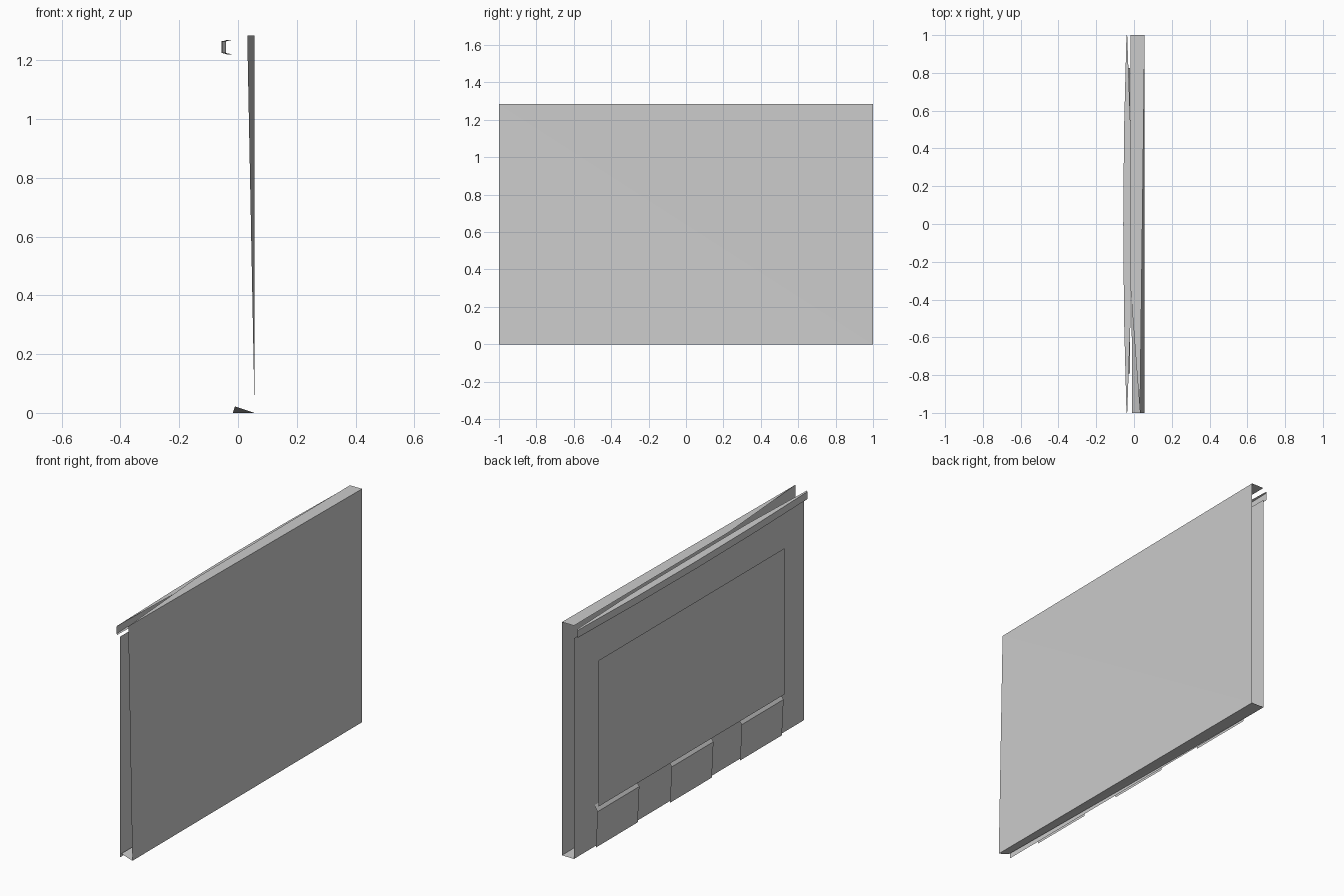
import bpy

if "Cube" in bpy.data.objects:
    bpy.data.objects.remove(bpy.data.objects["Cube"])


def polygons(name, verts, faces):
    mesh = bpy.data.meshes.new(name)
    mesh.from_pydata(verts, [], faces)
    mesh.update()
    obj = bpy.data.objects.new(name, mesh)
    bpy.context.collection.objects.link(obj)
    return obj


def sheet(name, rows):
    """Skin a list of equally long point rows into one flat-shaded sheet."""
    n = len(rows[0])
    return polygons(name, [p for row in rows for p in row],
                    [(r * n + i, r * n + i + 1, (r + 1) * n + i + 1, (r + 1) * n + i)
                     for r in range(len(rows) - 1) for i in range(n - 1)])


BACK, FACE, TOP = 0.0565, -0.0175, 1.285
PLATE_TOP = 1.215

# Slightly warped back panel, split along its diagonal
polygons("back_panel",
         [(BACK, -1, 0), (BACK, 1, 0), (BACK, 1, TOP), (0.0315, -1, TOP)],
         [(0, 1, 3), (1, 2, 3)])

# Roof, cut away towards the near end
polygons("roof",
         [(BACK, 1, TOP), (FACE, 1, TOP), (FACE, -0.35, TOP), (0.0315, -1, TOP)],
         [(0, 1, 2, 3)])

# Floor with one lifted corner
polygons("floor",
         [(BACK, -1, 0), (BACK, 1, 0), (FACE, 1, 0), (-0.0105, -1, 0.022)],
         [(0, 3, 2), (0, 2, 1)])

# Front plate
polygons("front_plate",
         [(FACE, -1, 0), (FACE, 1, 0), (FACE, 1, PLATE_TOP), (FACE, -1, PLATE_TOP)],
         [(3, 2, 1, 0)])

# Display panel standing just in front of the plate
W, LOW, HIGH, SCREEN = 0.81, 0.22, 1.025, -0.034
polygons("display_panel",
         [(SCREEN, -W, LOW), (SCREEN, W, LOW), (SCREEN, W, HIGH), (SCREEN, -W, HIGH)],
         [(3, 2, 1, 0)])

# Three leaflet flaps with sloped tops along the lower edge
profile = [(-0.030, 0.0), (-0.040, 0.2), (-0.020, 0.23)]
for i, y in enumerate((-0.61, 0.0, 0.645)):
    sheet(f"flap_{i + 1}",
          [[(x, y + s * 0.182, z) for s in (1, -1)] for x, z in profile])

# Bowed channel across the top of the front
rows = []
for y in (-1, -0.5, 0, 0.5, 1):
    bow = 1 - y * y
    front = -0.04 - 0.017 * bow
    rear = min(-0.036 + 0.024 * bow, FACE)
    rows.append([(rear, y, 1.27), (front, y, 1.265), (front, y, 1.225), (rear, y, 1.22)])
sheet("top_channel", rows)
